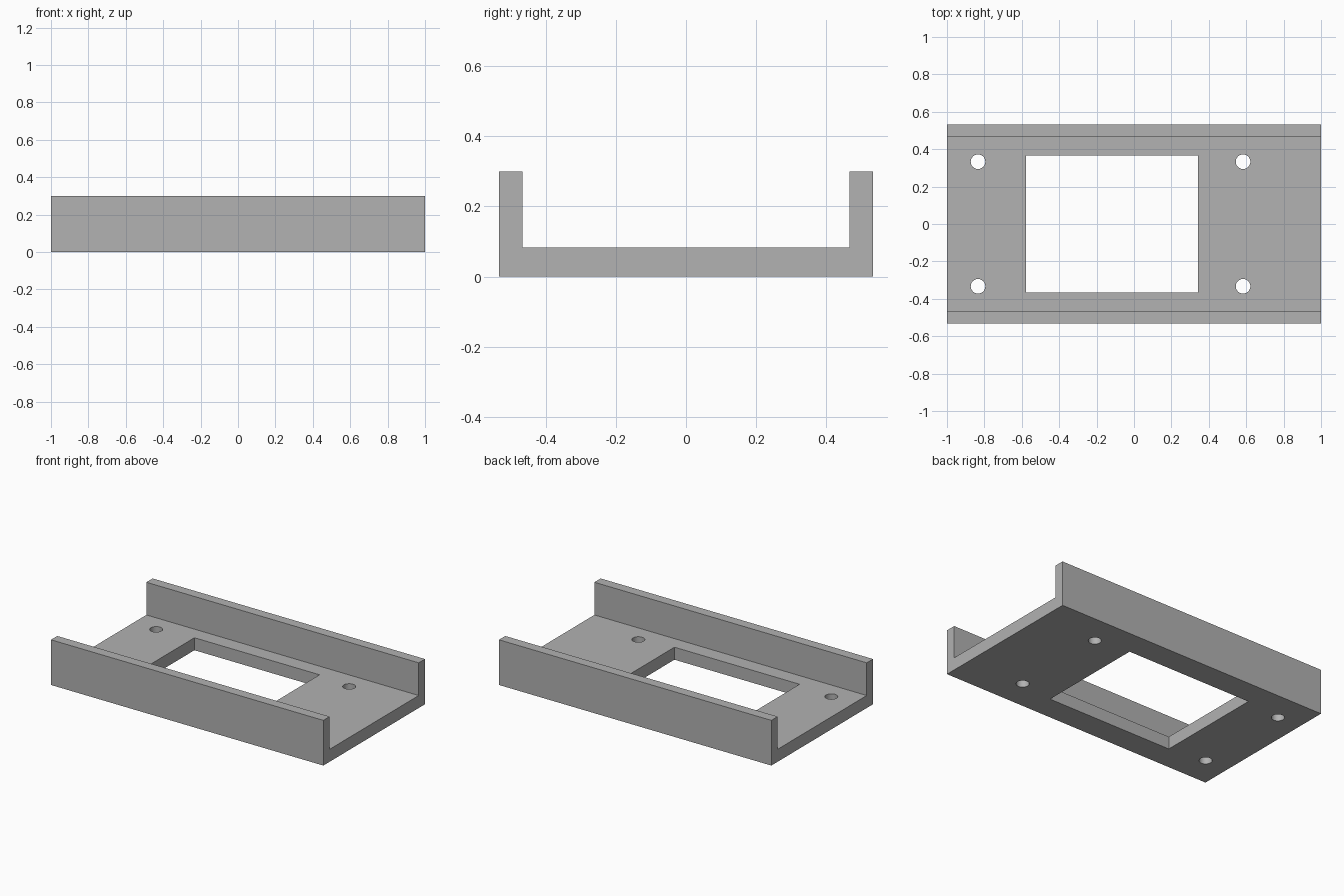
import bpy
import bmesh
from math import radians

if "Cube" in bpy.data.objects:
    bpy.data.objects.remove(bpy.data.objects["Cube"], do_unlink=True)

HALF_LENGTH, HALF_WIDTH = 1.0, 0.533
WALL_INNER = 0.467
HEIGHT, FLOOR = 0.30, 0.083
HOLE_RADIUS = 0.039

# Single grey material
grey = bpy.data.materials.new("plain_grey")
grey.use_nodes = True
colour = (0.445, 0.445, 0.445, 1)
grey.diffuse_color = colour
grey.node_tree.nodes["Principled BSDF"].inputs["Base Color"].default_value = colour

# U-shaped channel, extruded along x
half = [(HALF_WIDTH, 0), (HALF_WIDTH, HEIGHT), (WALL_INNER, HEIGHT), (WALL_INNER, FLOOR)]
profile = half + [(-y, z) for y, z in reversed(half)]
bm = bmesh.new()
end = bm.faces.new([bm.verts.new((-HALF_LENGTH, y, z)) for y, z in profile])
swept = bmesh.ops.extrude_face_region(bm, geom=[end], use_keep_orig=True)
moved = [g for g in swept["geom"] if isinstance(g, bmesh.types.BMVert)]
bmesh.ops.translate(bm, verts=moved, vec=(2 * HALF_LENGTH, 0, 0))
bmesh.ops.recalc_face_normals(bm, faces=bm.faces)
mesh = bpy.data.meshes.new("channel_bracket")
bm.to_mesh(mesh)
bm.free()
mesh.materials.append(grey)
bracket = bpy.data.objects.new("channel_bracket", mesh)
bpy.context.collection.objects.link(bracket)


def cut(cutter):
    """Subtract a cutter from the bracket, then discard it."""
    cutter.hide_render = True
    cutter.data.materials.append(grey)
    bpy.ops.object.select_all(action="DESELECT")
    bracket.select_set(True)
    bpy.context.view_layer.objects.active = bracket
    mod = bracket.modifiers.new("cut", "BOOLEAN")
    mod.operation = "DIFFERENCE"
    mod.solver = "EXACT"
    mod.object = cutter
    bpy.ops.object.modifier_apply(modifier=mod.name)
    bpy.data.objects.remove(cutter, do_unlink=True)


# Rectangular window in the floor
left, right, depth = -0.577, 0.342, 0.367
bpy.ops.mesh.primitive_cube_add(size=1, location=((left + right) / 2, 0, FLOOR / 2))
window = bpy.context.object
window.name = "window_cutter"
window.scale = (right - left, 2 * depth, 0.2)
bpy.context.view_layer.update()
cut(window)

# Four round mounting holes
for x in (-0.834, 0.583):
    for y in (-0.333, 0.333):
        bpy.ops.mesh.primitive_cylinder_add(
            vertices=40, radius=HOLE_RADIUS, depth=0.2, location=(x, y, FLOOR / 2))
        hole = bpy.context.object
        hole.name = "hole_cutter"
        cut(hole)

# Smooth hole walls, sharp edges elsewhere
bracket.select_set(True)
bpy.context.view_layer.objects.active = bracket
bpy.ops.object.shade_smooth_by_angle(angle=radians(30))
